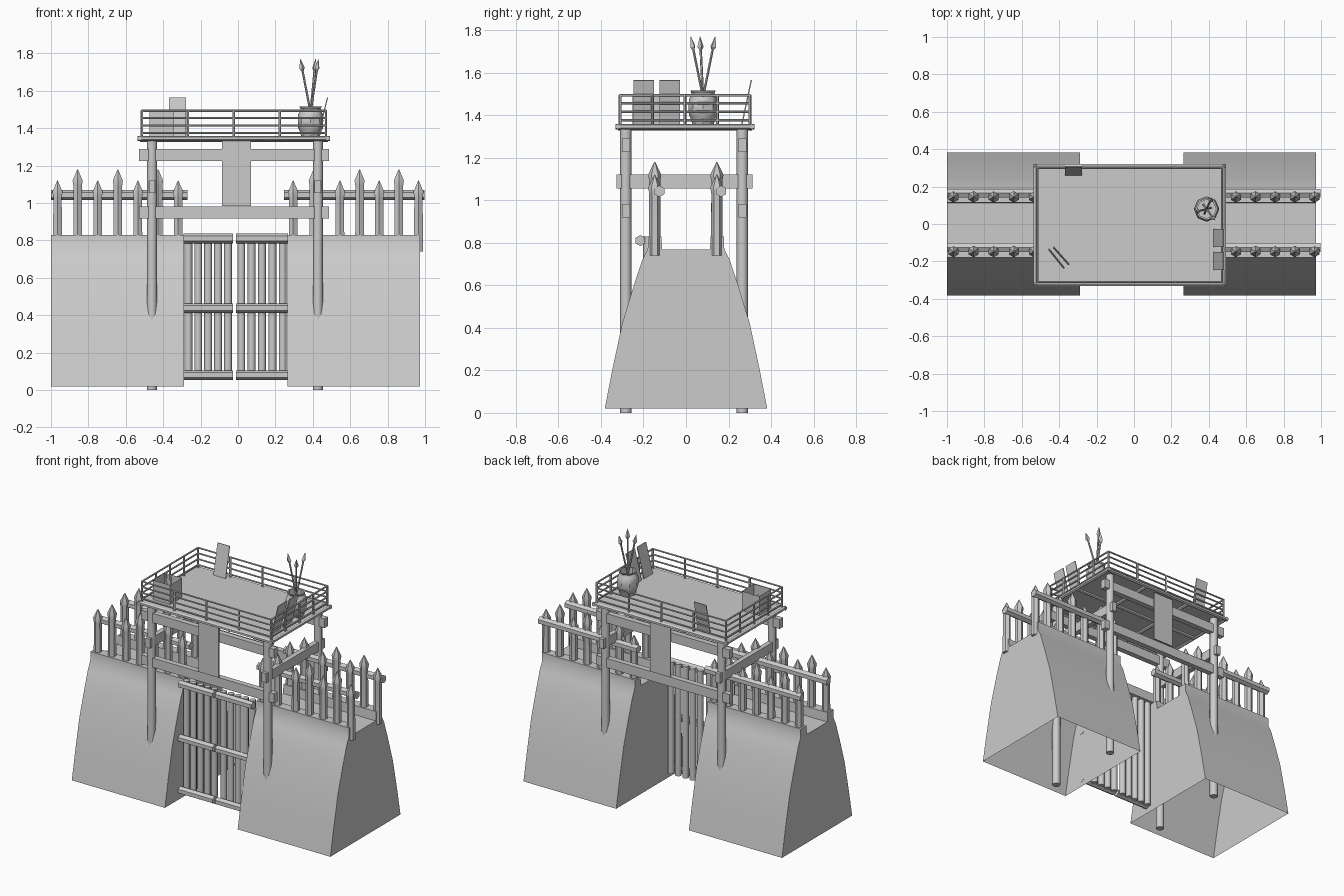
import bpy
import bmesh
from math import radians
from mathutils import Vector, Matrix

cube = bpy.data.objects.get("Cube")
if cube:
    bpy.data.objects.remove(cube, do_unlink=True)

GREY = (0.6, 0.6, 0.6, 1)
mat = bpy.data.materials.new("plain_grey")
mat.use_nodes = True
mat.diffuse_color = GREY
mat.node_tree.nodes["Principled BSDF"].inputs["Base Color"].default_value = GREY


def finish(bm, name, smooth=None):
    bmesh.ops.recalc_face_normals(bm, faces=bm.faces)
    mesh = bpy.data.meshes.new(name)
    bm.to_mesh(mesh)
    bm.free()
    mesh.materials.append(mat)
    ob = bpy.data.objects.new(name, mesh)
    bpy.context.collection.objects.link(ob)
    if smooth:
        bpy.ops.object.select_all(action='DESELECT')
        ob.select_set(True)
        bpy.context.view_layer.objects.active = ob
        bpy.ops.object.shade_smooth_by_angle(angle=radians(smooth))
    return ob


def box(bm, lo, hi, rot=None):
    lo, hi = Vector(lo), Vector(hi)
    m = Matrix.Translation((lo + hi) / 2)
    if rot:
        m = m @ rot
    bmesh.ops.create_cube(bm, size=1, matrix=m @ Matrix.Diagonal((hi - lo).to_4d()))


def rod(bm, a, b, r, sides=6, r2=None):
    a, b = Vector(a), Vector(b)
    m = Matrix.Translation((a + b) / 2) @ (b - a).to_track_quat('Z', 'Y').to_matrix().to_4x4()
    bmesh.ops.create_cone(bm, cap_ends=True, segments=sides, radius1=r,
                          radius2=r if r2 is None else r2, depth=(b - a).length, matrix=m)


def lathe(bm, profile, x, y, sides):
    """Stack of rings from (radius, height) pairs, joined into one skin."""
    rings = []
    for r, z in profile:
        ring = bmesh.ops.create_circle(bm, segments=sides, radius=r,
                                       matrix=Matrix.Translation((x, y, z)))["verts"]
        rings.append(ring)
    for a, b in zip(rings, rings[1:]):
        for i in range(sides):
            j = (i + 1) % sides
            bm.faces.new((a[i], a[j], b[j], b[i]))
    bm.faces.new(rings[0])


# Earth mounds: open-bottomed, extruded cross-section with two parapets
half = [(0.382, 0.02), (0.345, 0.21), (0.30, 0.42), (0.245, 0.60), (0.205, 0.72),
        (0.18, 0.77), (0.178, 0.83), (0.116, 0.83), (0.112, 0.768)]
section = half + [(-y, z) for y, z in reversed(half)]
for name, x0, x1 in (("right_mound", -1.0, -0.29), ("left_mound", 0.265, 0.972)):
    bm = bmesh.new()
    ends = [[bm.verts.new((x, y, z)) for y, z in section] for x in (x0, x1)]
    for i in range(len(section) - 1):
        bm.faces.new((ends[0][i], ends[0][i + 1], ends[1][i + 1], ends[1][i]))
    for end in ends:
        bm.faces.new(end)
    finish(bm, name, 40)

# Pointed palisade stakes and their rails
rows = {"right": [-0.965 + 0.1075 * i for i in range(7)],
        "left": [0.965 - 0.105 * i for i in range(5)] + [0.405, 0.295]}
rail_span = {"right": (-1.0, -0.27), "left": (0.245, 0.998)}
for side, xs in rows.items():
    for row, y, rail_y in (("front", -0.147, -0.125), ("back", 0.145, 0.165)):
        bm = bmesh.new()
        for i, x in enumerate(xs):
            top = 1.12 + 0.06 * (i % 2)
            lathe(bm, [(0.027, 0.74), (0.026, top - 0.09), (0.031, top - 0.06),
                       (0.002, top)], x, y, 6)
        finish(bm, f"{side}_{row}_stakes", 35)
        bm = bmesh.new()
        a, b = rail_span[side]
        rod(bm, (a, rail_y, 1.042), (b, rail_y, 1.042), 0.027)
        finish(bm, f"{side}_{row}_stake_rail")

# Double gate of round bars and three cross rails per leaf
for name, x0, x1 in (("right_gate_leaf", -0.292, -0.027), ("left_gate_leaf", -0.01, 0.267)):
    bm = bmesh.new()
    step = (x1 - x0) / 5
    for i in range(5):
        x = x0 + step * (i + 0.5)
        rod(bm, (x, -0.18, 0.06), (x, -0.18, 0.83), 0.021, 8)
    for z in (0.08, 0.438, 0.81):
        rod(bm, (x0, -0.215, z), (x1, -0.215, z), 0.026, 6)
    finish(bm, name, 50)

# Watch platform supports
POST_X, POST_Y = (-0.46, 0.427), (-0.283, 0.265)
bm = bmesh.new()
for x in POST_X:
    for y in POST_Y:
        rod(bm, (x, y, 0), (x, y, 1.34), 0.027, 8)
finish(bm, "support_posts", 50)

bm = bmesh.new()
for y in POST_Y:
    for z in (0.95, 1.258):
        box(bm, (-0.53, y - 0.019, z - 0.032), (0.487, y + 0.019, z + 0.032))
for x in POST_X:
    box(bm, (x - 0.017, -0.327, 1.055), (x + 0.017, 0.312, 1.12))
finish(bm, "support_beams")

# Hanging boards on front and back
bm = bmesh.new()
for y in (-0.306, 0.288):
    box(bm, (-0.085, y - 0.004, 0.985), (0.07, y + 0.004, 1.335))
finish(bm, "hanging_boards")

# Deck with edge beams and joists
X0, X1, Y0, Y1 = -0.525, 0.48, -0.32, 0.31
bm = bmesh.new()
box(bm, (X0, Y0, 1.345), (X1, Y1, 1.357))
finish(bm, "deck")
bm = bmesh.new()
for y in (Y0, Y1):
    rod(bm, (X0 - 0.012, y, 1.346), (X1 + 0.012, y, 1.346), 0.013)
for x in (X0, X1):
    rod(bm, (x, Y0 - 0.012, 1.346), (x, Y1 + 0.012, 1.346), 0.013)
for x in (-0.2, 0.155):
    rod(bm, (x, Y0, 1.338), (x, Y1, 1.338), 0.011)
rod(bm, (X0, -0.005, 1.338), (X1, -0.005, 1.338), 0.011)
finish(bm, "deck_frame")

# Railing around the deck
bm = bmesh.new()
rx0, rx1, ry0, ry1 = X0 + 0.01, X1 - 0.01, Y0 + 0.01, Y1 - 0.01
for i in range(5):
    t = i / 4
    x, y = rx0 + (rx1 - rx0) * t, ry0 + (ry1 - ry0) * t
    for px, py in ((x, ry0), (x, ry1), (rx0, y), (rx1, y)):
        rod(bm, (px, py, 1.35), (px, py, 1.495), 0.007)
for z in (1.375, 1.415, 1.455, 1.493):
    for y in (ry0, ry1):
        rod(bm, (rx0, y, z), (rx1, y, z), 0.006)
    for x in (rx0, rx1):
        rod(bm, (x, ry0, z), (x, ry1, z), 0.006)
finish(bm, "railing")

# Plates leaning on the railing
bm = bmesh.new()
for y in (-0.198, -0.076):
    box(bm, (0.45, y - 0.048, 1.355), (0.456, y + 0.048, 1.567),
        Matrix.Rotation(radians(14), 4, 'Y'))
box(bm, (-0.37, 0.282, 1.355), (-0.277, 0.288, 1.567), Matrix.Rotation(radians(-12), 4, 'X'))
finish(bm, "leaning_plates")

# Open crate with short sticks
bm = bmesh.new()
bmesh.ops.create_cube(bm, size=1, matrix=Matrix.Translation((-0.408, -0.186, 1.424))
                      @ Matrix.Diagonal((0.132, 0.13, 0.134, 1)))
bmesh.ops.delete(bm, geom=[f for f in bm.faces if f.calc_center_median().z > 1.48],
                 context='FACES')
finish(bm, "crate")
bm = bmesh.new()
for dx, dy in ((0, 0), (0.025, 0.02)):
    rod(bm, (-0.455 + dx, -0.135 + dy / 2, 1.488), (-0.375 + dx, -0.235 + dy, 1.39), 0.006)
finish(bm, "crate_sticks")

# Barrel, open at the top, holding spears
BX, BY = 0.388, 0.08
bm = bmesh.new()
lathe(bm, [(0.05, 1.357), (0.06, 1.39), (0.066, 1.40), (0.068, 1.44), (0.066, 1.475),
           (0.06, 1.485), (0.054, 1.505), (0.06, 1.515), (0.05, 1.515), (0.05, 1.45)], BX, BY, 8)
finish(bm, "barrel", 40)
for i, (tx, ty) in enumerate(((0.333, 0.066), (0.415, 0.138), (0.43, 0.022))):
    bm = bmesh.new()
    tip = Vector((tx, ty, 1.77))
    foot = Vector((BX - (tx - BX) * 0.4, BY - (ty - BY) * 0.4, 1.37))
    way = (tip - foot).normalized()
    rod(bm, foot, tip - way * 0.055, 0.006)
    rod(bm, tip - way * 0.065, tip - way * 0.05, 0.006, 4, 0.015)
    rod(bm, tip - way * 0.05, tip, 0.015, 4, 0.001)
    finish(bm, f"spear_{i + 1}")
